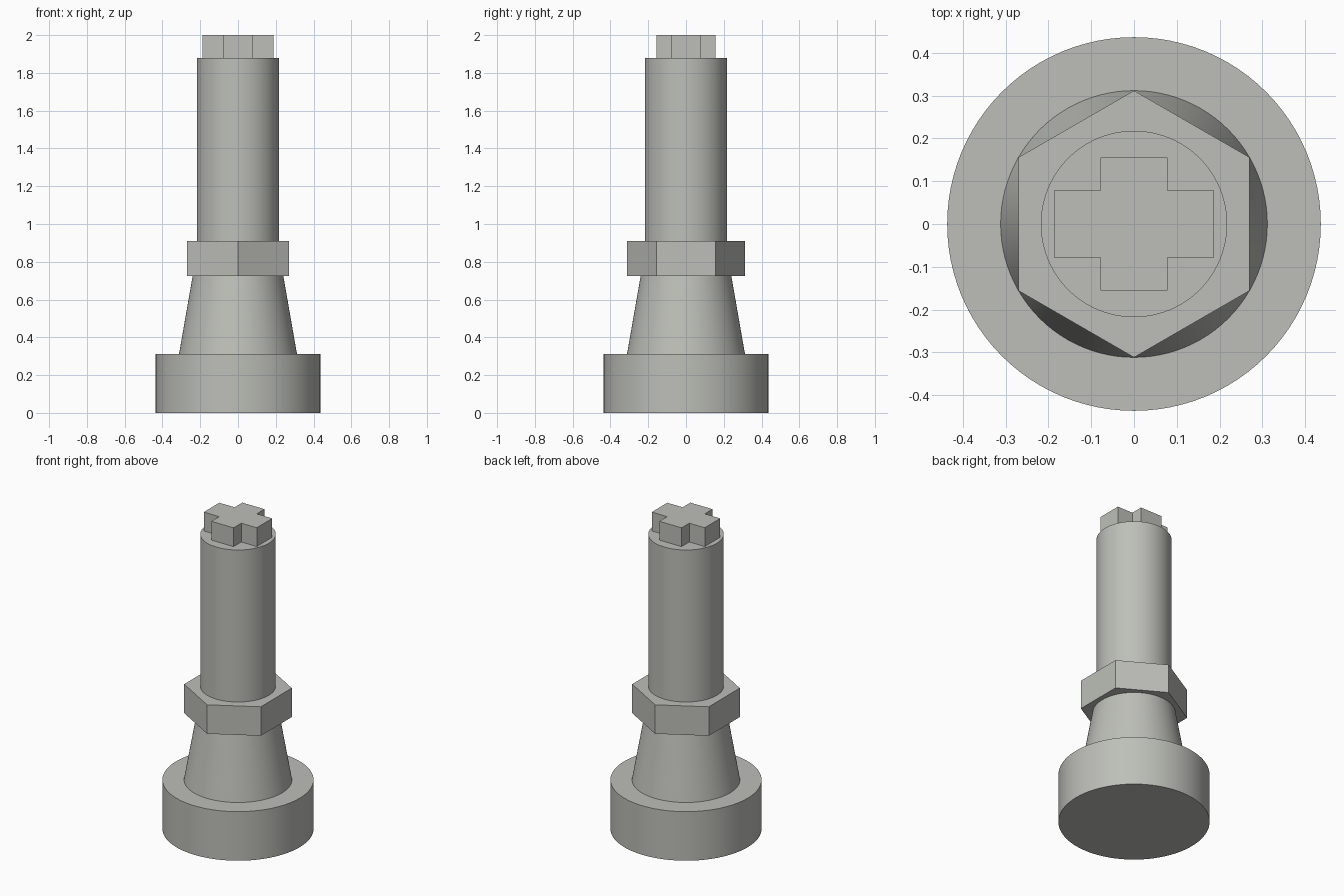
import bpy
import bmesh
import math

cube = bpy.data.objects.get("Cube")
if cube:
    bpy.data.objects.remove(cube, do_unlink=True)

# Single flat material
GREY = (0.51, 0.52, 0.48, 1.0)
metal = bpy.data.materials.new("light_grey")
metal.use_nodes = True
metal.diffuse_color = GREY
bsdf = next(n for n in metal.node_tree.nodes if n.type == 'BSDF_PRINCIPLED')
bsdf.inputs["Base Color"].default_value = GREY


def ring(radius, sides):
    """Regular polygon with its first corner on +y."""
    step = 2 * math.pi / sides
    return [(-radius * math.sin(i * step), radius * math.cos(i * step))
            for i in range(sides)]


def loft(name, bottom, top, z0, z1, smooth=False):
    """Closed solid between two matching counter-clockwise outlines."""
    bm = bmesh.new()
    low = [bm.verts.new((x, y, z0)) for x, y in bottom]
    high = [bm.verts.new((x, y, z1)) for x, y in top]
    bm.faces.new(low[::-1])
    bm.faces.new(high)
    n = len(low)
    for i in range(n):
        j = (i + 1) % n
        side = bm.faces.new((low[i], low[j], high[j], high[i]))
        side.smooth = smooth
    # Crisp rims around the caps
    for edge in bm.edges:
        if edge.calc_face_angle(0) > math.radians(30):
            edge.smooth = False
    mesh = bpy.data.meshes.new(name)
    bm.to_mesh(mesh)
    bm.free()
    mesh.materials.append(metal)
    obj = bpy.data.objects.new(name, mesh)
    bpy.context.collection.objects.link(obj)
    return obj


def round_part(name, r0, r1, z0, z1):
    return loft(name, ring(r0, 96), ring(r1, 96), z0, z1, smooth=True)


# Round foot, tapered neck and upright shaft
round_part("base_disc", 0.437, 0.437, 0.0, 0.313)
round_part("tapered_neck", 0.312, 0.24, 0.313, 0.725)
round_part("shaft", 0.218, 0.218, 0.91, 1.88)

# Hexagonal collar, corners pointing front and back
hexagon = ring(0.312, 6)
loft("hex_collar", hexagon, hexagon, 0.725, 0.91)

# Cross-shaped drive key, longer along x
A, B, W = 0.187, 0.156, 0.078
cross = [(A, -W), (A, W), (W, W), (W, B), (-W, B), (-W, W),
         (-A, W), (-A, -W), (-W, -W), (-W, -B), (W, -B), (W, -W)]
loft("cross_key", cross, cross, 1.88, 2.0)
